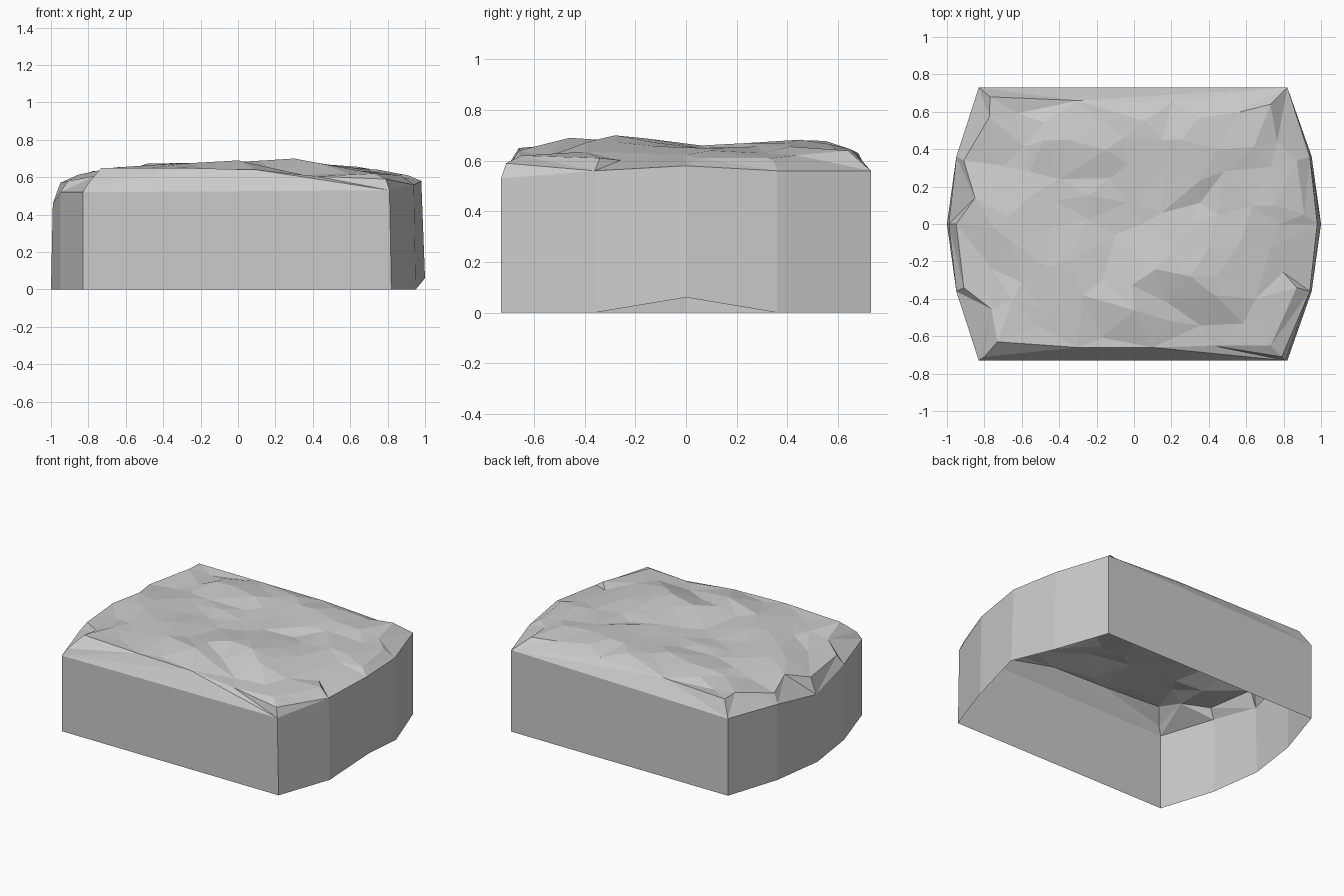
import bpy, bmesh, random
from mathutils import Vector
from mathutils.geometry import delaunay_2d_cdt

random.seed(4)
cube = bpy.data.objects.get("Cube")
if cube:
    bpy.data.objects.remove(cube, do_unlink=True)

stone = bpy.data.materials.new("stone_grey")
stone.use_nodes = True
GREY = (0.6, 0.6, 0.6, 1)
stone.diffuse_color = GREY
stone.node_tree.nodes["Principled BSDF"].inputs["Base Color"].default_value = GREY

# Footprint, and the upper rim of the side walls, in the same order
foot = [(-0.83, -0.73, 0), (0.82, -0.73, 0), (0.95, -0.36, 0), (1, 0, 0.06), (0.95, 0.36, 0),
        (0.82, 0.73, 0), (-0.83, 0.73, 0), (-0.95, 0.36, 0), (-1, 0, 0), (-0.95, -0.36, 0)]
rim = [(-0.83, -0.73, 0.52), (0.81, -0.73, 0.53), (0.94, -0.36, 0.56), (0.98, 0, 0.58), (0.94, 0.36, 0.56),
       (0.82, 0.73, 0.56), (-0.83, 0.73, 0.53), (-0.95, 0.36, 0.52), (-0.99, 0, 0.46), (-0.95, -0.36, 0.52)]

# Worn shoulder around the top
shoulder = [(-0.8, -0.71, 0.57), (0.79, -0.71, 0.59), (-0.73, -0.63, 0.65), (-0.3, -0.66, 0.65),
            (0.1, -0.66, 0.64), (0.42, -0.65, 0.605), (0.73, -0.65, 0.62),
            (-0.77, 0.68, 0.63), (-0.3, 0.66, 0.64), (0.2, 0.65, 0.645), (0.73, 0.64, 0.64),
            (-0.95, 0, 0.57), (-0.91, 0.34, 0.58), (-0.91, -0.34, 0.58), (-0.85, 0.14, 0.615),
            (0.91, 0.05, 0.61), (0.87, 0.34, 0.61), (0.87, -0.34, 0.61)]
# Humps and hollows of the top surface
humps = [(0.3, -0.28, 0.70), (0, -0.46, 0.69), (-0.35, -0.2, 0.675), (-0.35, 0.45, 0.675),
         (0.15, 0.45, 0.68), (0.45, 0.4, 0.67), (-0.67, 0.04, 0.65), (0.15, 0.06, 0.66),
         (-0.1, -0.06, 0.645), (0.45, 0.05, 0.65), (0.65, -0.4, 0.635), (-0.5, -0.45, 0.65),
         (0.2, -0.52, 0.645), (0.75, 0.1, 0.64)]
controls = [Vector(p) for p in shoulder + humps]


def surface_height(x, y):
    """Blend the nearby control heights."""
    total = weight = 0
    for c in controls:
        w = 1 / ((c.x - x) ** 2 + (c.y - y) ** 2 + 0.001) ** 2
        total += w * c.z
        weight += w
    return total / weight


# Scatter irregular points over the top
top = [Vector(p) for p in rim] + controls
for i in range(11):
    for j in range(9):
        x = -0.75 + 0.15 * i + random.uniform(-0.06, 0.06)
        y = -0.56 + 0.14 * j + random.uniform(-0.05, 0.05)
        if all((x - p.x) ** 2 + (y - p.y) ** 2 > 0.009 for p in top):
            top.append(Vector((x, y, surface_height(x, y) + random.uniform(-0.011, 0.011))))

n = len(rim)
edges = [(i, (i + 1) % n) for i in range(n)]
flat, _, faces, origin, _, _ = delaunay_2d_cdt([p.xy for p in top], edges, [], 1, 1e-5)

# One hollow shell: faceted top plus side walls, open underneath
bm = bmesh.new()
verts = [bm.verts.new((p.x, p.y, top[origin[i][0]].z)) for i, p in enumerate(flat)]
for f in faces:
    bm.faces.new([verts[i] for i in f])
where = {o: verts[i] for i, ids in enumerate(origin) for o in ids}
base = [bm.verts.new(p) for p in foot]
for a, b in edges:
    bm.faces.new((base[a], base[b], where[b], where[a]))
bmesh.ops.recalc_face_normals(bm, faces=bm.faces)

mesh = bpy.data.meshes.new("rock_slab")
bm.to_mesh(mesh)
bm.free()
mesh.materials.append(stone)
slab = bpy.data.objects.new("rock_slab", mesh)
bpy.context.collection.objects.link(slab)
